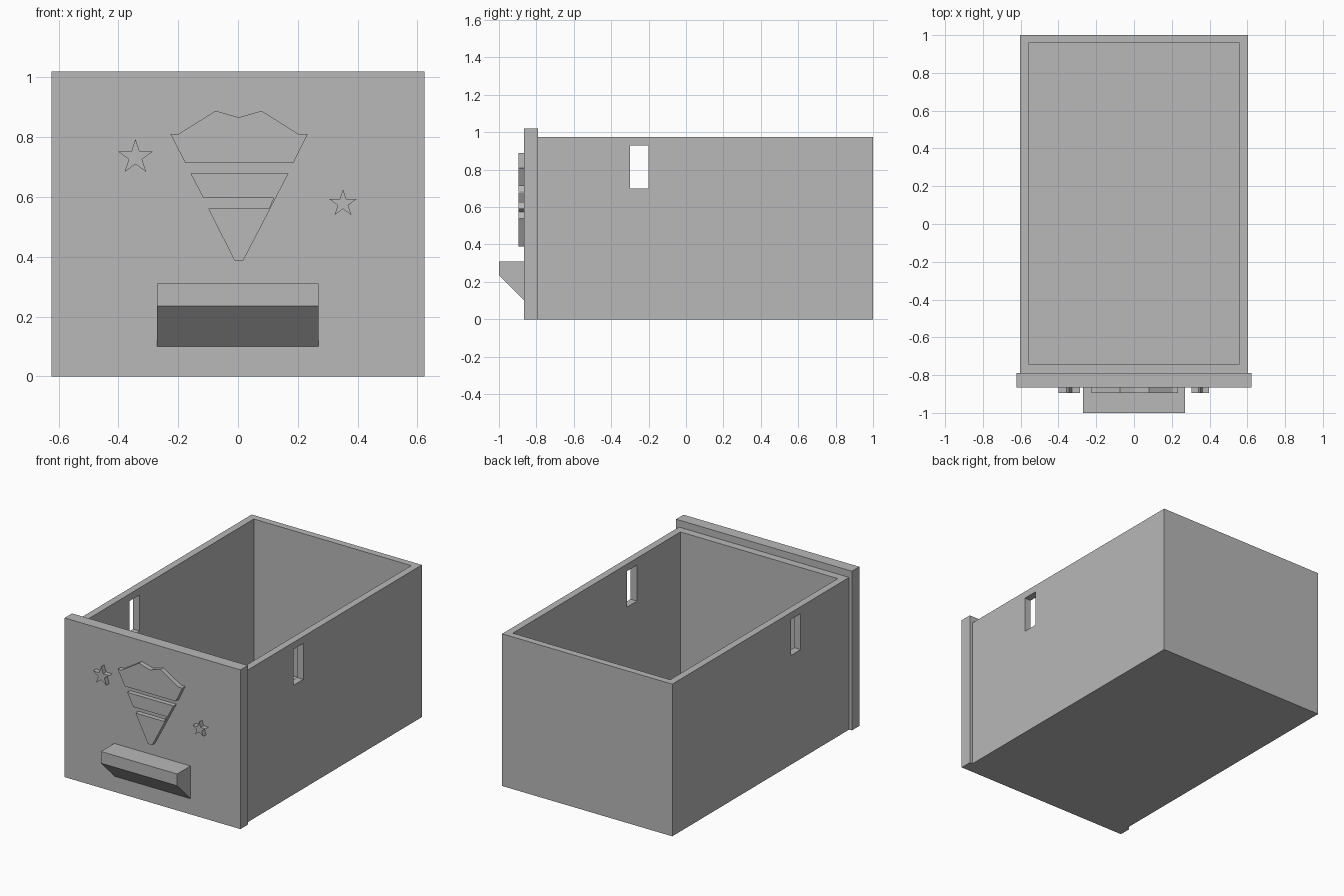
import bpy
import bmesh
from math import sin, cos, pi

if "Cube" in bpy.data.objects:
    bpy.data.objects.remove(bpy.data.objects["Cube"], do_unlink=True)

grey = bpy.data.materials.new("light_grey")
grey.use_nodes = True
grey.diffuse_color = (0.48, 0.48, 0.48, 1)
grey.node_tree.nodes["Principled BSDF"].inputs["Base Color"].default_value = (0.48, 0.48, 0.48, 1)


def prism(name, loop, offset):
    """Extrude a closed planar loop of points along an offset."""
    bm = bmesh.new()
    face = bm.faces.new([bm.verts.new(p) for p in loop])
    ext = bmesh.ops.extrude_face_region(bm, geom=[face], use_keep_orig=True)
    moved = [g for g in ext["geom"] if isinstance(g, bmesh.types.BMVert)]
    bmesh.ops.translate(bm, verts=moved, vec=offset)
    bmesh.ops.recalc_face_normals(bm, faces=bm.faces)
    mesh = bpy.data.meshes.new(name)
    bm.to_mesh(mesh)
    bm.free()
    mesh.materials.append(grey)
    obj = bpy.data.objects.new(name, mesh)
    bpy.context.collection.objects.link(obj)
    return obj


def box(name, x0, x1, y0, y1, z0, z1):
    loop = [(x0, y0, z0), (x1, y0, z0), (x1, y1, z0), (x0, y1, z0)]
    return prism(name, loop, (0, 0, z1 - z0))


def cut(target, cutter):
    """Subtract the cutter, then discard it."""
    cutter.hide_render = True
    mod = target.modifiers.new("cut", "BOOLEAN")
    mod.operation = "DIFFERENCE"
    mod.solver = "EXACT"
    mod.object = cutter
    bpy.context.view_layer.objects.active = target
    bpy.ops.object.modifier_apply(modifier=mod.name)
    bpy.data.objects.remove(cutter, do_unlink=True)


PANEL_FRONT = -0.865
RELIEF = 0.03


def relief(name, outline):
    """Raised flat emblem on the front panel from an x, z outline."""
    return prism(name, [(x, PANEL_FRONT, z) for x, z in outline], (0, -RELIEF, 0))


def star(name, cx, cz, radius):
    pts = []
    for i in range(10):
        r = radius if i % 2 == 0 else radius * 0.382
        a = pi / 2 + i * pi / 5
        pts.append((cx + r * cos(a), cz + r * sin(a)))
    return relief(name, pts)


# Open drawer box with a slot through both side walls
drawer = box("drawer_box", -0.603, 0.603, -0.79, 1.0, 0, 0.975)
cut(drawer, box("cavity_cutter", -0.558, 0.558, -0.74, 0.957, 0.045, 1.2))
cut(drawer, box("slot_cutter", -0.8, 0.8, -0.30, -0.20, 0.70, 0.93))

# Front panel
box("front_panel", -0.623, 0.623, PANEL_FRONT, -0.79, 0, 1.02)

# Handle with a sloped underside
handle = [(PANEL_FRONT, 0.10), (-1.0, 0.235), (-1.0, 0.31), (PANEL_FRONT, 0.31)]
prism("handle", [(-0.271, y, z) for y, z in handle], (0.54, 0, 0))

# Crest: scalloped top, then two tapering bands joined by a thin strip
relief("crest_top", [
    (-0.226, 0.81), (-0.20, 0.81), (-0.075, 0.888), (0.002, 0.866), (0.079, 0.888),
    (0.203, 0.81), (0.233, 0.81), (0.185, 0.713), (-0.176, 0.713)])
relief("crest_lower", [
    (-0.159, 0.679), (0.169, 0.679), (0.018, 0.388), (-0.012, 0.388),
    (-0.10, 0.562), (0.104, 0.562), (0.119, 0.597), (-0.116, 0.597)])

# Stars
star("right_star", -0.343, 0.733, 0.061)
star("left_star", 0.351, 0.578, 0.048)
